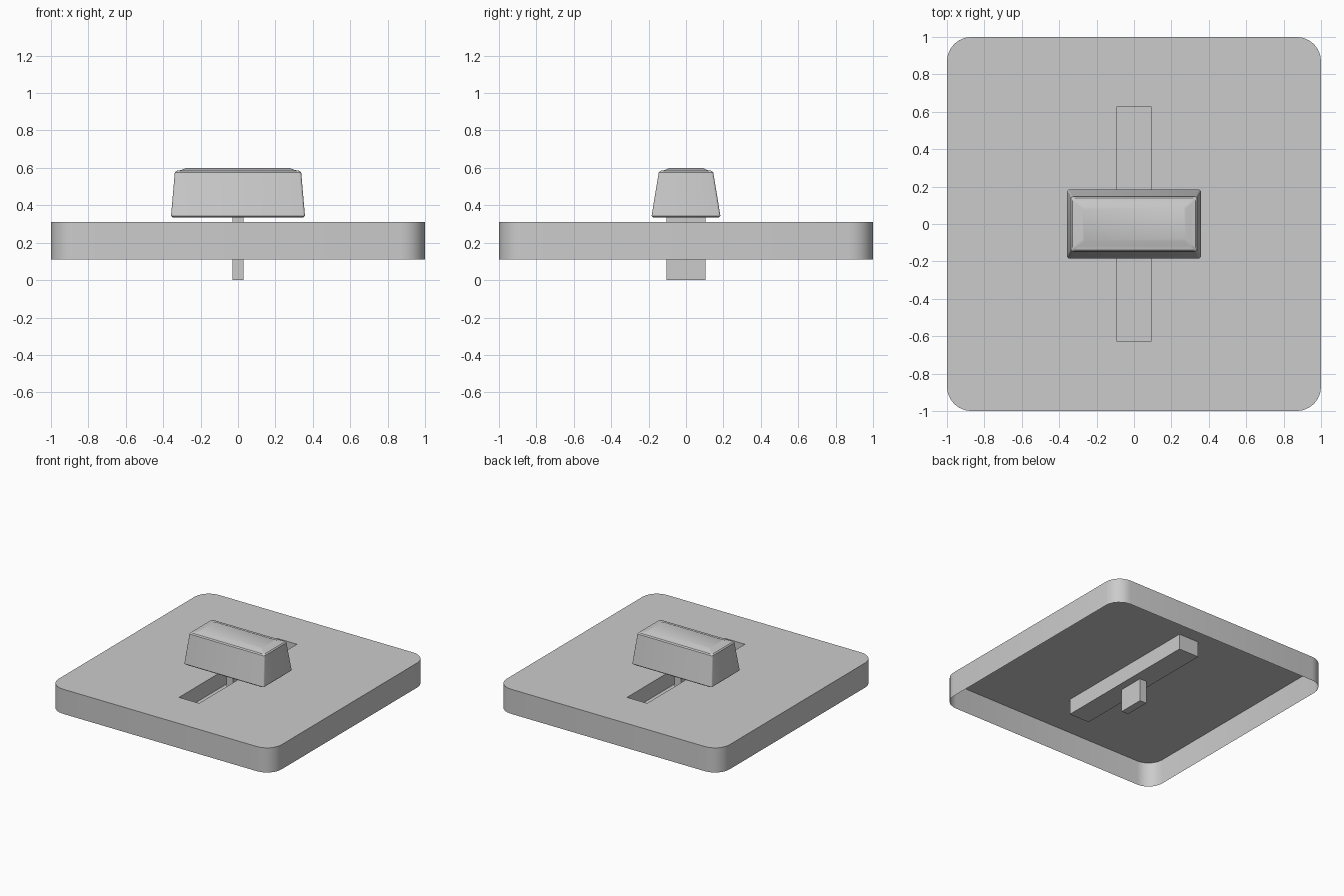
import bpy, bmesh, math

if "Cube" in bpy.data.objects:
    bpy.data.objects.remove(bpy.data.objects["Cube"])


def finish(name, bm, recalc=True):
    if recalc:
        bmesh.ops.recalc_face_normals(bm, faces=bm.faces)
    mesh = bpy.data.meshes.new(name)
    bm.to_mesh(mesh)
    bm.free()
    ob = bpy.data.objects.new(name, mesh)
    bpy.context.collection.objects.link(ob)
    bpy.ops.object.select_all(action='DESELECT')
    ob.select_set(True)
    bpy.context.view_layer.objects.active = ob
    bpy.ops.object.shade_smooth_by_angle(angle=math.radians(32))
    return ob


def outline(hx, hy, r=0.0, seg=6):
    """Counter-clockwise rectangle, optionally with rounded corners."""
    pts = []
    for i, (sx, sy) in enumerate([(1, 1), (-1, 1), (-1, -1), (1, -1)]):
        for k in range(seg + 1 if r else 1):
            a = math.pi / 2 * (i + (k / seg if r else 0))
            pts.append((sx * (hx - r) + r * math.cos(a), sy * (hy - r) + r * math.sin(a)))
    return pts


def ring(bm, pts, z):
    return [bm.verts.new((x, y, z)) for x, y in pts]


def skin(bm, low, high):
    n = len(low)
    for i in range(n):
        j = (i + 1) % n
        bm.faces.new((low[i], low[j], high[j], high[i]))


def loft(name, levels, r=0.0, seg=3):
    """Closed stack of rectangular rings given as (half x, half y, z)."""
    bm = bmesh.new()
    rings = [ring(bm, outline(hx, hy, r, seg), z) for hx, hy, z in levels]
    for a, b in zip(rings, rings[1:]):
        skin(bm, a, b)
    bm.faces.new(rings[0][::-1])
    bm.faces.new(rings[-1])
    return finish(name, bm)


# Cover plate: open-bottomed shell with a sunken slot
bm = bmesh.new()
rim = outline(1, 1, 0.13)
slot = outline(0.09, 0.627)
top, hole = ring(bm, rim, 0.31), ring(bm, slot, 0.31)
skin(bm, ring(bm, rim, 0.11), top)
floor = ring(bm, slot, 0.185)
skin(bm, hole, floor)
bm.faces.new(floor)
edges = [bm.edges.get((loop[i], loop[i - 1])) for loop in (top, hole) for i in range(len(loop))]
bmesh.ops.triangle_fill(bm, edges=edges, use_beauty=True, normal=(0, 0, 1))
finish("cover_plate", bm)

# Stem running through the slot
loft("slider_stem", [(0.03, 0.105, 0.0), (0.03, 0.105, 0.34)])

# Tapered knob with softened edges and a slightly raised top
loft("slider_knob", [
    (0.350, 0.176, 0.335), (0.358, 0.184, 0.343),
    (0.338, 0.146, 0.575), (0.330, 0.138, 0.584),
    (0.305, 0.115, 0.588), (0.275, 0.090, 0.600)], r=0.012)
